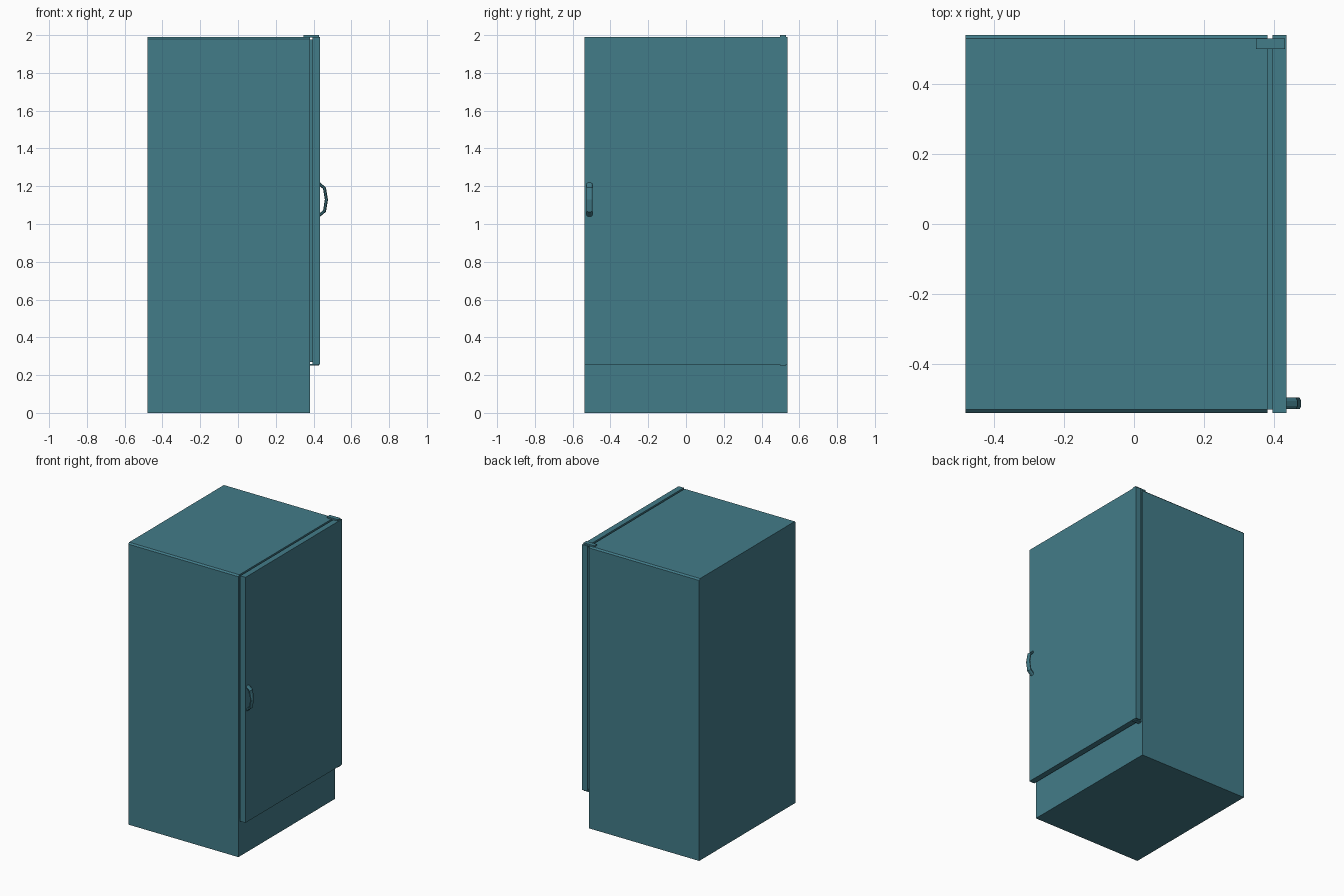
import bpy, bmesh, math
from mathutils import Vector

if "Cube" in bpy.data.objects:
    bpy.data.objects.remove(bpy.data.objects["Cube"])


def finish(name, bm):
    bmesh.ops.recalc_face_normals(bm, faces=bm.faces)
    mesh = bpy.data.meshes.new(name)
    bm.to_mesh(mesh)
    bm.free()
    obj = bpy.data.objects.new(name, mesh)
    bpy.context.collection.objects.link(obj)
    mat = bpy.data.materials.get("teal") or bpy.data.materials.new("teal")
    mat.diffuse_color = (0.055, 0.2, 0.25, 1)
    mat.use_nodes = True
    mat.node_tree.nodes["Principled BSDF"].inputs["Base Color"].default_value = mat.diffuse_color
    mesh.materials.append(mat)
    return obj


def box(name, lo, hi, top_bevel=0):
    lo, hi = Vector(lo), Vector(hi)
    bm = bmesh.new()
    bmesh.ops.create_cube(bm, size=1)
    for v in bm.verts:
        v.co = Vector((v.co[i] * (hi[i] - lo[i]) + (hi[i] + lo[i]) / 2 for i in range(3)))
    if top_bevel:
        # chamfer only the two top edges running along x
        edges = [e for e in bm.edges
                 if all(abs(v.co.z - hi.z) < 1e-5 for v in e.verts)
                 and abs(e.verts[0].co.y - e.verts[1].co.y) < 1e-5]
        bmesh.ops.bevel(bm, geom=edges, offset=top_bevel, segments=1, affect='EDGES')
    return finish(name, bm)


# Cabinet, door seal and door
box("cabinet", (-0.48, -0.538, 0), (0.38, 0.538, 1.99), top_bevel=0.01)
box("door_seal", (0.38, -0.528, 0.27), (0.394, 0.528, 1.978))
box("door", (0.394, -0.538, 0.257), (0.435, 0.538, 1.99))

# Hinge plates on the top and bottom of the door
box("top_hinge", (0.347, 0.498, 1.988), (0.43, 0.529, 2.0))
box("bottom_hinge", (0.375, 0.498, 0.25), (0.43, 0.529, 0.26))

# Bowed handle: a flattened octagonal section swept along an arc
path = [(0.428, 1.214), (0.458, 1.19), (0.468, 1.129), (0.458, 1.068), (0.428, 1.044)]
bm = bmesh.new()
rings = []
for i, (x, z) in enumerate(path):
    a, b = path[max(i - 1, 0)], path[min(i + 1, len(path) - 1)]
    t = Vector((b[0] - a[0], 0, b[1] - a[1])).normalized()
    out = Vector((-t.z, 0, t.x))
    ring = []
    for k in range(8):
        ang = math.tau * (k + 0.5) / 8
        p = Vector((x, -0.511, z)) + out * 0.009 * math.sin(ang) + Vector((0, 0.018 * math.cos(ang), 0))
        ring.append(bm.verts.new(p))
    rings.append(ring)
for r, s in zip(rings, rings[1:]):
    for k in range(8):
        bm.faces.new((r[k], r[(k + 1) % 8], s[(k + 1) % 8], s[k]))
bm.faces.new(rings[0])
bm.faces.new(rings[-1])
finish("door_handle", bm)
